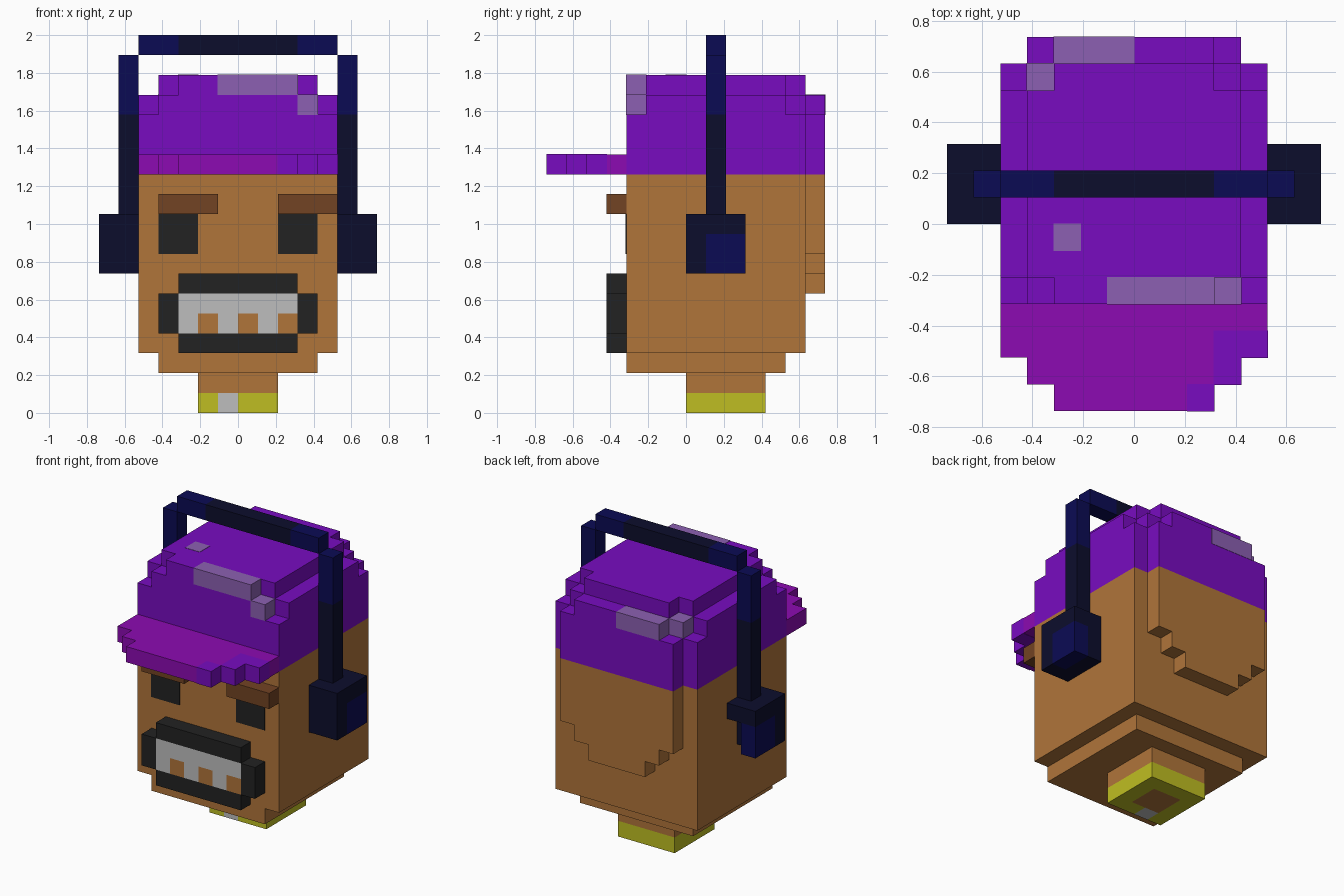
import bpy, bmesh
from mathutils import Matrix, Vector

cube = bpy.data.objects.get("Cube")
if cube:
    bpy.data.objects.remove(cube, do_unlink=True)

U = 2 / 19  # one block


def material(name, hexcode):
    lin = []
    for i in (0, 2, 4):
        c = int(hexcode[i:i + 2], 16) / 255
        lin.append(c / 12.92 if c <= 0.04045 else ((c + 0.055) / 1.055) ** 2.4)
    m = bpy.data.materials.new(name)
    m.use_nodes = True
    m.diffuse_color = (*lin, 1)
    m.node_tree.nodes["Principled BSDF"].inputs["Base Color"].default_value = (*lin, 1)
    return m


skin = material("skin", "B0753A")
purple = material("purple", "780CC0")
magenta = material("magenta_purple", "8C0BB2")
lavender = material("lavender", "8C60B2")
navy = material("dark_navy", "0C0D2C")
blue = material("deep_blue", "0B0B54")
brown = material("brown", "724323")
black = material("charcoal", "222222")
white = material("light_grey", "BEBEBE")
yellow = material("yellow", "BFBE22")


def finish(name, bm, mat):
    bmesh.ops.recalc_face_normals(bm, faces=bm.faces)
    mesh = bpy.data.meshes.new(name)
    bm.to_mesh(mesh)
    bm.free()
    mesh.materials.append(mat)
    ob = bpy.data.objects.new(name, mesh)
    bpy.context.collection.objects.link(ob)
    return ob


def blocks(name, mat, *boxes, grow=0.0):
    """Boxes given as (x0, x1, y0, y1, z0, z1) in block units."""
    bm = bmesh.new()
    for x0, x1, y0, y1, z0, z1 in boxes:
        centre = Vector((x0 + x1, y0 + y1, z0 + z1)) * U / 2
        size = Vector((x1 - x0, y1 - y0, z1 - z0)) * U + Vector((grow,) * 3) * 2
        bmesh.ops.create_cube(bm, size=1, matrix=Matrix.Translation(centre) @ Matrix.Diagonal((*size, 1)))
    return finish(name, bm, mat)


def stepped(name, mat, *slabs, upright=False):
    """Slabs with a stepped outline symmetric in x: (rows, start, end),
    each row (from, to, half width). Upright slabs are extruded along y."""
    bm = bmesh.new()
    for rows, start, end in slabs:
        side = [p for a, b, h in rows for p in ((h, a), (h, b))]
        outline = side + [(-x, a) for x, a in reversed(side)]
        place = (lambda x, a, d: (x, d, a)) if upright else (lambda x, a, d: (x, a, d))
        face = bm.faces.new([bm.verts.new(Vector(place(x, a, start)) * U) for x, a in outline])
        out = bmesh.ops.extrude_face_region(bm, geom=[face], use_keep_orig=True)
        moved = [v for v in out["geom"] if isinstance(v, bmesh.types.BMVert)]
        bmesh.ops.translate(bm, verts=moved, vec=Vector(place(0, 0, end - start)) * U)
    return finish(name, bm, mat)


# Head, jaw and stepped back of the head
blocks("head", skin, (-5, 5, -3, 6, 3, 12), (-4, 4, -3, 5, 2, 3))
stepped("back_of_head", skin, ([(6, 7, 2), (7, 8, 3), (8, 12, 4)], 6, 7), upright=True)

# Neck with collar
blocks("neck", skin, (-2, 2, 0, 4, 1, 2), (-1, 1, 1, 3, 0, 1))
blocks("collar", yellow, (-2, -1, 0, 3, 0, 1), (0, 1, 0, 1, 0, 1),
       (1, 2, 0, 3, 0, 1), (-2, 2, 3, 4, 0, 1))
blocks("collar_clasp", white, (-1, 0, 0, 1, 0, 1))

# Face
for side, x in (("right", -4), ("left", 2)):
    blocks(side + "_eye", black, (x, x + 2, -3.04, -3, 8, 10))
blocks("right_eyebrow", brown, (-4, -1, -4, -3, 10, 11))
blocks("left_eyebrow", brown, (2, 5, -4, -3, 10, 11))
blocks("mouth_frame", black, (-3, 3, -4, -3, 6, 7), (-3, 3, -4, -3, 3, 4),
       (-4, -3, -4, -3, 4, 6), (3, 4, -4, -3, 4, 6))
blocks("teeth", white, (-3, 3, -4, -3, 5, 6),
       *[(x, x + 1, -4, -3, 4, 5) for x in (-3, -1, 1)])
blocks("tooth_gaps", skin, *[(x, x + 1, -4, -3, 4, 5) for x in (-2, 0, 2)])

# Cap: stepped crown, brim and colour patches
stepped("cap_crown", purple,
        ([(-3, 6, 5), (6, 7, 4)], 12, 15),
        ([(-3, -2, 4), (-2, 5, 5), (5, 6, 4), (6, 7, 3)], 15, 16),
        ([(-3, -2, 3), (-2, 5, 4), (5, 6, 3)], 16, 17))
stepped("cap_brim", magenta, ([(-7, -6, 3), (-6, -5, 4), (-5, -3, 5)], 12, 13))
blocks("brim_patches", purple, (3, 5, -5, -4, 12, 13), (3, 4, -6, -5, 12, 13),
       (2, 3, -7, -6, 12, 13), grow=0.002)
blocks("cap_highlights", lavender, (-1, 3, -3, -2, 16, 17), (3, 4, -3, -2, 15, 16),
       (-3, -2, -1, 0, 16, 17), (-3, 0, 6, 7, 15, 16), (-4, -3, 5, 6, 15, 16), grow=0.002)

# Headphones
blocks("headband_middle", navy, (-3, 3, 1, 2, 18, 19))
blocks("headband_ends", blue, (-5, -3, 1, 2, 18, 19), (3, 5, 1, 2, 18, 19))


def sided(s, x0, x1, *rest):
    return (min(s * x0, s * x1), max(s * x0, s * x1), *rest)


for side, s in (("left", 1), ("right", -1)):
    blocks(side + "_arm_upper", blue, sided(s, 5, 6, 1, 2, 15, 18))
    blocks(side + "_arm_lower", navy, sided(s, 5, 6, 1, 2, 10, 15))
    cushion = [sided(s, 5, 6, 0, 2, 7, 10), sided(s, 5, 6, 2, 3, 9, 10)]
    if s > 0:
        cushion.append(sided(s, 5, 6, 2, 3, 7, 9))
    blocks(side + "_ear_cup", navy, *cushion,
           sided(s, 6, 7, 0, 1, 7, 10), sided(s, 6, 7, 1, 3, 9, 10))
    blocks(side + "_ear_cup_panel", blue, sided(s, 6, 7, 1, 3, 7, 9))
